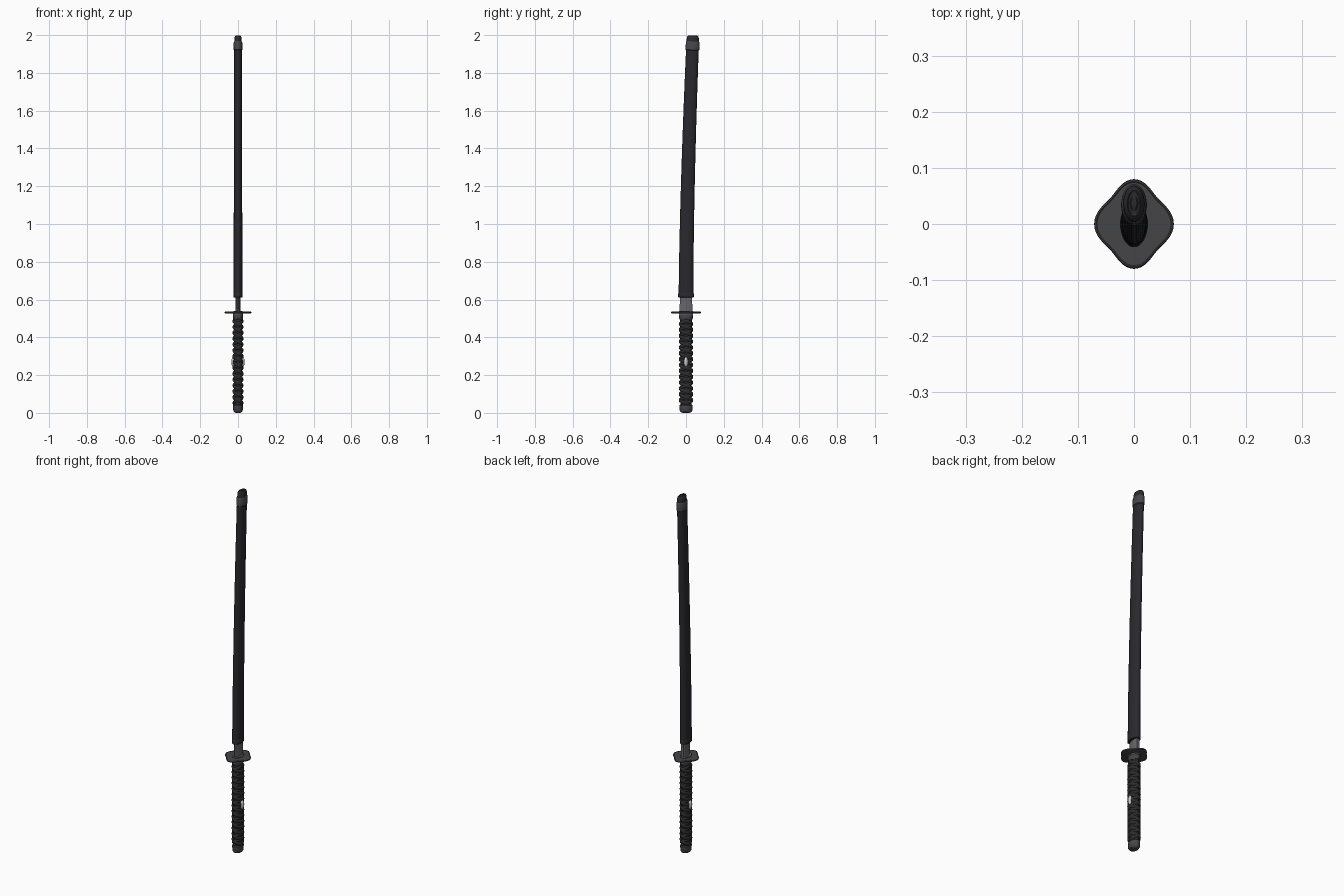
import bpy, bmesh, math
from math import sin, cos, pi, radians

if "Cube" in bpy.data.objects:
    bpy.data.objects.remove(bpy.data.objects["Cube"])


def material(name, v, tint=1.0):
    m = bpy.data.materials.new(name)
    m.diffuse_color = (v, v, v * tint, 1)
    m.use_nodes = True
    m.node_tree.nodes["Principled BSDF"].inputs["Base Color"].default_value = m.diffuse_color
    return m


LACQUER = material("black_lacquer", 0.022, 1.2)
CORD = material("black_cord", 0.025)
IRON = material("dark_iron", 0.06, 1.1)
STEEL = material("steel", 0.13, 1.1)
SILVER = material("silver", 0.55)


def finish(bm, name, mat, angle=35):
    bmesh.ops.recalc_face_normals(bm, faces=bm.faces)
    me = bpy.data.meshes.new(name)
    bm.to_mesh(me)
    bm.free()
    ob = bpy.data.objects.new(name, me)
    bpy.context.collection.objects.link(ob)
    me.materials.append(mat)
    bpy.ops.object.select_all(action='DESELECT')
    ob.select_set(True)
    bpy.context.view_layer.objects.active = ob
    bpy.ops.object.shade_smooth_by_angle(angle=radians(angle))
    return ob


def bend(z):
    """Backward sweep of the blade and scabbard above the guard."""
    return 0.037 * (max(z - 0.6, 0) / 1.4) ** 1.6


def ellipse(a):
    return cos(a), sin(a)


def diamond(a):
    r = 1 - 0.085 * (1 - cos(4 * a))
    return r * cos(a), r * sin(a)


def loft(name, rings, mat, segs=32, shape=ellipse, angle=35):
    """Skin (z, x radius, y radius) sections that follow the bend."""
    bm = bmesh.new()
    loops = []
    for z, rx, ry in rings:
        slope = (bend(z + 0.01) - bend(z - 0.01)) / 0.02
        loop = []
        for i in range(segs):
            x, y = shape(2 * pi * i / segs)
            loop.append(bm.verts.new((x * rx, y * ry + bend(z), z - slope * y * ry)))
        loops.append(loop)
    for a, b in zip(loops, loops[1:]):
        for i in range(segs):
            j = (i + 1) % segs
            bm.faces.new((a[i], a[j], b[j], b[i]))
    bm.faces.new(loops[0][::-1])
    bm.faces.new(loops[-1])
    return finish(bm, name, mat, angle)


# Pommel cap
loft("pommel", [(0, 0.013, 0.018), (0.004, 0.021, 0.027), (0.012, 0.025, 0.033),
                (0.034, 0.026, 0.035), (0.04, 0.026, 0.035), (0.044, 0.023, 0.031)], IRON)

# Grip core and collar below the guard
loft("grip_core", [(0.035, 0.021, 0.030), (0.27, 0.021, 0.030), (0.505, 0.021, 0.031)], CORD)
loft("grip_collar", [(0.495, 0.024, 0.033), (0.499, 0.026, 0.036),
                     (0.519, 0.026, 0.036), (0.523, 0.024, 0.034)], IRON)


# Crossing cord wraps: two helices in each direction
def wrap(name, direction, phase, lift):
    bm = bmesh.new()
    pitch, z0, z1 = 0.062, 0.052, 0.488
    steps = int((z1 - z0) / pitch * 28)
    prev = first = None
    for s in range(steps + 1):
        z = z0 + (z1 - z0) * s / steps
        a = direction * 2 * pi * (z - z0) / pitch + phase
        loop = []
        for k in range(8):
            b = 2 * pi * k / 8
            out = lift + 0.0045 * cos(b)
            loop.append(bm.verts.new(((0.022 + out) * cos(a), (0.031 + out) * sin(a),
                                      z + 0.0095 * sin(b))))
        if prev:
            for k in range(8):
                j = (k + 1) % 8
                bm.faces.new((prev[k], prev[j], loop[j], loop[k]))
        else:
            first = loop
        prev = loop
    bm.faces.new(first)
    bm.faces.new(prev)
    finish(bm, name, CORD, 60)


for n, start in enumerate((0, pi)):
    wrap(f"cord_wrap_left_{n}", 1, start, 0.001)
    wrap(f"cord_wrap_right_{n}", -1, start, 0.0025)

# Oval ornaments on both faces of the grip
for side, label in ((-1, "left"), (1, "right")):
    bm = bmesh.new()
    bmesh.ops.create_uvsphere(bm, u_segments=20, v_segments=12, radius=1)
    for v in bm.verts:
        v.co = (side * 0.026 + v.co.x * 0.009, v.co.y * 0.011, 0.27 + v.co.z * 0.026)
    finish(bm, f"grip_ornament_{label}", SILVER)

# Guard plate with raised rim, and washers either side
loft("guard", [(0.527, 0.067, 0.075), (0.5285, 0.0705, 0.0785), (0.531, 0.071, 0.08),
               (0.5345, 0.0705, 0.0785), (0.536, 0.068, 0.076), (0.5345, 0.066, 0.074)],
     IRON, 64, diamond)
loft("guard_washer_lower", [(0.521, 0.027, 0.038), (0.529, 0.027, 0.038)], STEEL)
loft("guard_washer_upper", [(0.533, 0.025, 0.036), (0.539, 0.025, 0.036)], STEEL)


# Blade collar and the blade hidden in the scabbard
def wedge(a):
    pts = [(1, 0.7), (0.6, 1), (-0.6, 1), (-1, 0.7), (-0.8, -0.3), (-0.15, -1),
           (0.15, -1), (0.8, -0.3)]
    return pts[round(a / (2 * pi) * 8) % 8]


loft("blade_collar", [(0.535, 0.014, 0.034), (0.58, 0.0135, 0.033), (0.62, 0.013, 0.032)],
     STEEL, 8, wedge)
loft("blade", [(0.61 + 0.12 * i, 0.008, 0.027 - 0.0006 * i) for i in range(11)]
     + [(1.88, 0.002, 0.004)], STEEL, 8, wedge)

# Scabbard body, mouth band and end fittings
body = []
for i in range(25):
    t = i / 24
    body.append((0.625 + 1.31 * t, 0.0235 - 0.003 * t, 0.039 - 0.0055 * t))
loft("scabbard", body, LACQUER)
loft("scabbard_mouth", [(0.611, 0.022, 0.037), (0.614, 0.0245, 0.0415), (0.632, 0.0245, 0.0415),
                        (0.636, 0.023, 0.039)], LACQUER)
loft("scabbard_end_band", [(1.919, 0.0205, 0.0335), (1.922, 0.023, 0.0365), (1.962, 0.0225, 0.036),
                           (1.967, 0.020, 0.033)], IRON)
loft("scabbard_tip", [(1.96, 0.0195, 0.0325), (1.984, 0.019, 0.032), (1.993, 0.0165, 0.029),
                      (1.998, 0.012, 0.023), (1.996, 0.010, 0.020), (1.996, 0.007, 0.014),
                      (1.9985, 0.005, 0.010)], LACQUER)
